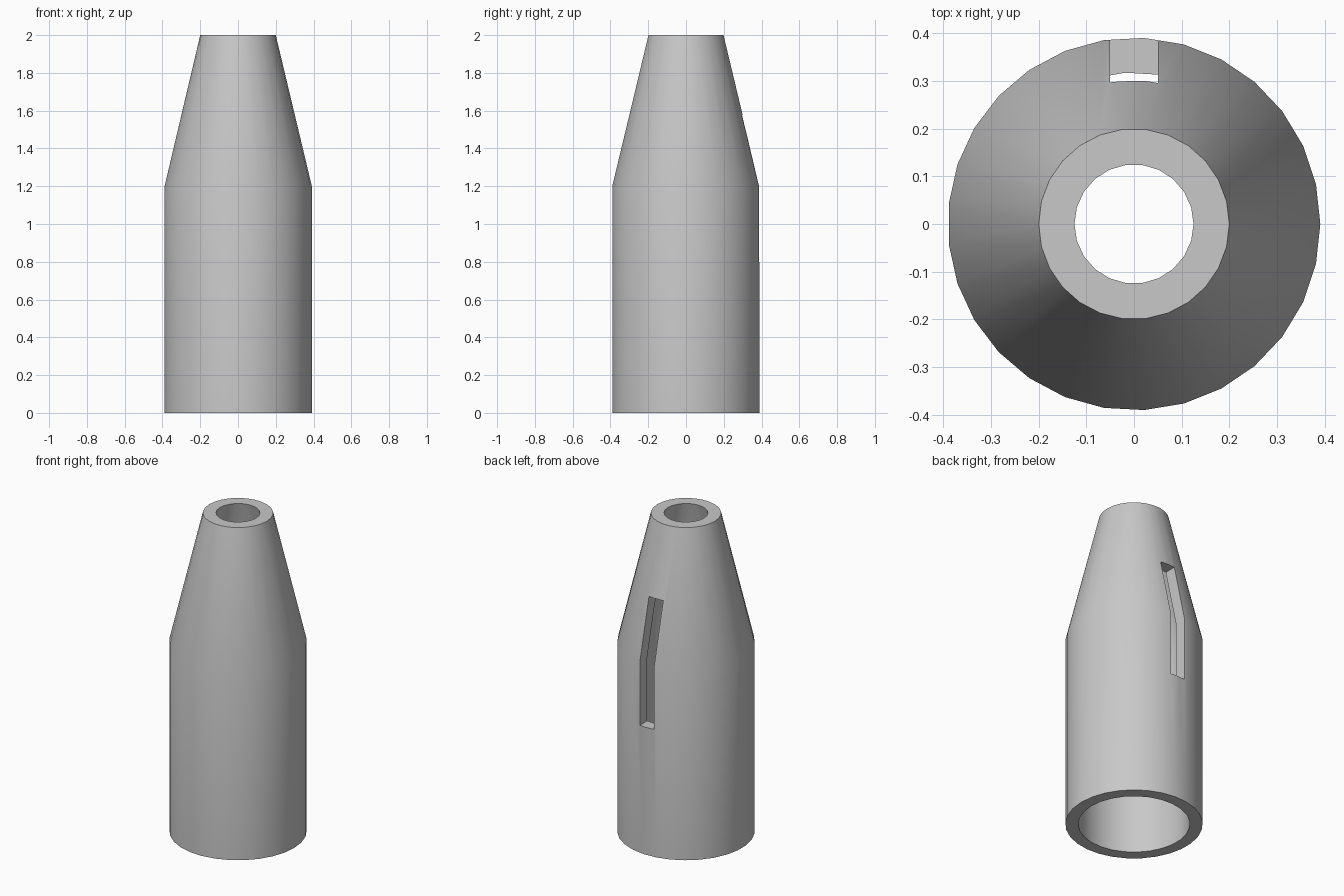
import bpy
import bmesh
import math

cube = bpy.data.objects.get("Cube")
if cube:
    bpy.data.objects.remove(cube, do_unlink=True)

# Material
grey = bpy.data.materials.new("plain grey")
grey.use_nodes = True
colour = (0.58, 0.58, 0.58, 1)
grey.diffuse_color = colour
grey.node_tree.nodes["Principled BSDF"].inputs["Base Color"].default_value = colour


def ring(bm, radius, z, count):
    turn = 2 * math.pi / count
    return [bm.verts.new((radius * math.cos(i * turn), radius * math.sin(i * turn), z))
            for i in range(count)]


def stitch(bm, a, b):
    """Join two rings, which may differ in vertex count, with triangles."""
    na, nb = len(a), len(b)
    i = j = 0
    while i < na or j < nb:
        va, vb = a[i % na], b[j % nb]
        if j == nb or (i < na and (i + 1) / na <= (j + 1) / nb):
            i += 1
            bm.faces.new((va, a[i % na], vb))
        else:
            j += 1
            bm.faces.new((va, b[j % nb], vb))


# Hollow tapered sleeve: up the outside, across the rim, down the bore
bm = bmesh.new()
sections = [(0.391, 0, 29), (0.391, 1.2, 29), (0.2, 2, 26),
            (0.125, 2, 22), (0.318, 1.2, 27), (0.318, 0, 27)]
rings = [ring(bm, *section) for section in sections]
for lower, upper in zip(rings, rings[1:] + rings[:1]):
    stitch(bm, lower, upper)
bmesh.ops.recalc_face_normals(bm, faces=bm.faces)
mesh = bpy.data.meshes.new("tapered_sleeve")
bm.to_mesh(mesh)
bm.free()
sleeve = bpy.data.objects.new("tapered_sleeve", mesh)
bpy.context.collection.objects.link(sleeve)
mesh.materials.append(grey)

# Slot through the back wall
bottom, top = 0.8, 1.575
bpy.ops.mesh.primitive_cube_add(size=1, location=(0, 0.3, (bottom + top) / 2))
cutter = bpy.context.object
cutter.name = "slot_cutter"
cutter.scale = (0.1, 0.4, top - bottom)
cutter.data.materials.append(grey)
cutter.hide_render = True
cutter.display_type = 'WIRE'

bpy.ops.object.select_all(action='DESELECT')
sleeve.select_set(True)
bpy.context.view_layer.objects.active = sleeve
cut = sleeve.modifiers.new("slot", 'BOOLEAN')
cut.operation = 'DIFFERENCE'
cut.solver = 'EXACT'
cut.object = cutter
bpy.ops.object.modifier_apply(modifier=cut.name)
bpy.data.objects.remove(cutter, do_unlink=True)

bpy.ops.object.shade_smooth_by_angle(angle=math.radians(30))
